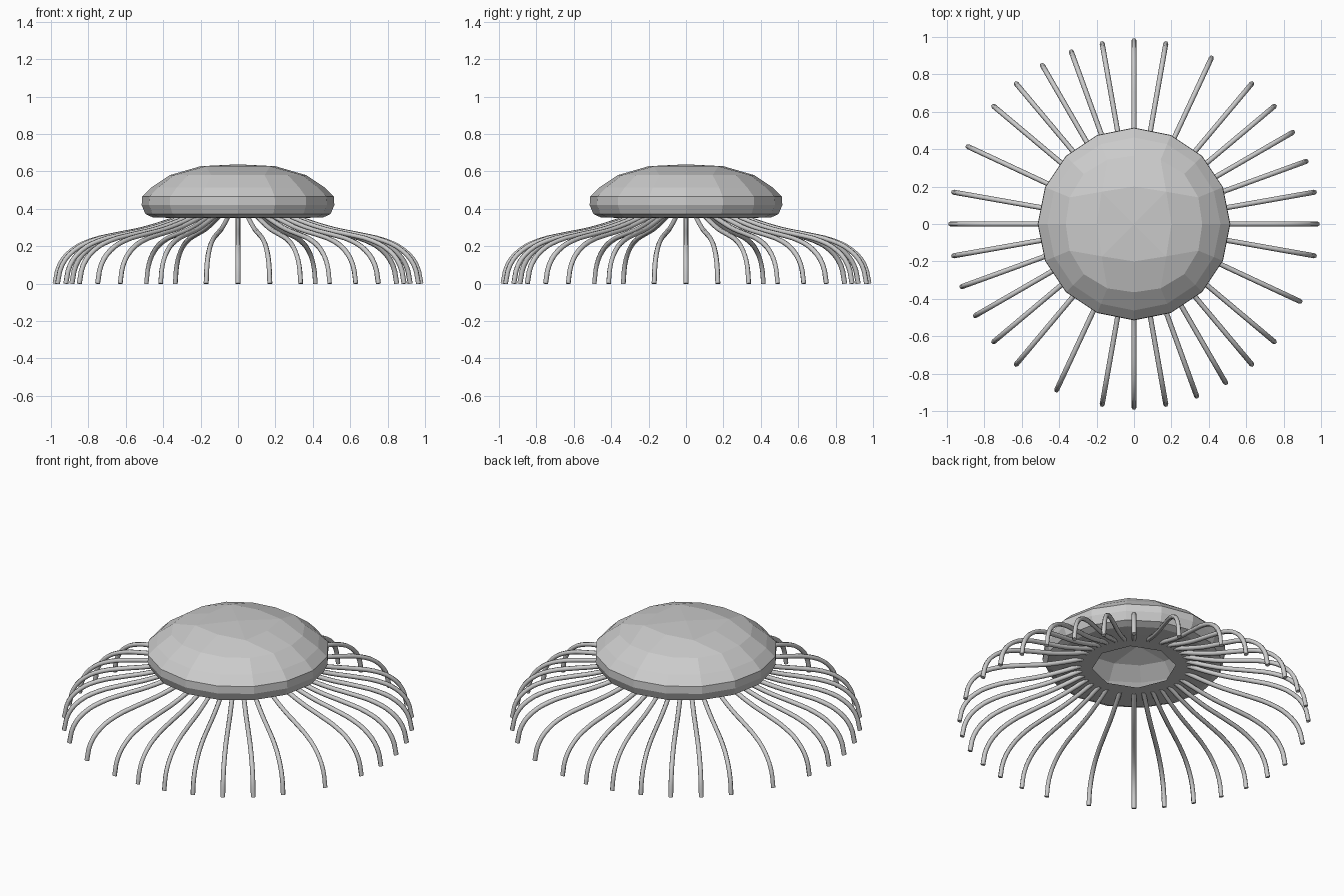
import bpy, bmesh
from math import sin, cos, radians, pi

if "Cube" in bpy.data.objects:
    bpy.data.objects.remove(bpy.data.objects["Cube"])

# Bell: open faceted shell, rings of 8 at the crown and the hole, 16 between
bm = bmesh.new()
def ring(n, r, z, square=0.0):
    vs = []
    for i in range(n):
        a = 2 * pi * i / n
        k = 1 + square * (1 - cos(4 * a)) / 2
        vs.append(bm.verts.new((r * k * cos(a), r * k * sin(a), z)))
    return vs

def bridge8_16(inner, outer):
    # quad-grid join: square corners sit on the diagonals
    for i in range(0, 8, 2):
        c, d, e = inner[i], inner[i + 1], inner[(i + 2) % 8]
        o = [outer[(2 * i + k) % 16] for k in range(5)]
        bm.faces.new((c, o[0], o[1], d))
        bm.faces.new((d, o[1], o[2], o[3]))
        bm.faces.new((d, o[3], o[4], e))

top = bm.verts.new((0, 0, 0.638))
r8 = ring(8, 0.20, 0.628, 0.22)
for i in range(0, 8, 2):
    bm.faces.new((top, r8[i - 1], r8[i], r8[i + 1]))
prev = ring(16, 0.365, 0.58, 0.04)
bridge8_16(r8, prev)
for r, z in ((0.462, 0.515), (0.513, 0.465), (0.515, 0.42), (0.495, 0.372), (0.455, 0.354), (0.37, 0.352)):
    cur = ring(16, r, z)
    for i in range(16):
        j = (i + 1) % 16
        bm.faces.new((prev[i], cur[i], cur[j], prev[j]))
    prev = cur
bridge8_16(ring(8, 0.235, 0.352), prev)
bmesh.ops.recalc_face_normals(bm, faces=bm.faces)
me = bpy.data.meshes.new("bell")
bm.to_mesh(me)
bpy.data.objects.new("bell", me)
bpy.context.collection.objects.link(bpy.data.objects["bell"])

# Tentacles: one bent tube path, eight per quadrant
path = [(0.30, 0.36), (0.40, 0.325), (0.52, 0.29), (0.66, 0.262), (0.79, 0.23),
        (0.89, 0.178), (0.955, 0.10), (0.98, 0.0)]
for q in range(4):
    for off in (0, 10, 20, 30, 40, 50, 65, 80):
        a = radians(90 * q + off)
        cu = bpy.data.curves.new("tentacle", 'CURVE')
        cu.dimensions = '3D'
        cu.bevel_depth = 0.0135
        cu.bevel_resolution = 1
        cu.resolution_u = 3
        cu.use_fill_caps = True
        sp = cu.splines.new('BEZIER')
        sp.bezier_points.add(len(path) - 1)
        for p, (r, z) in zip(sp.bezier_points, path):
            p.co = (r * cos(a), r * sin(a), z)
            p.handle_left_type = p.handle_right_type = 'AUTO'
        ob = bpy.data.objects.new("tentacle", cu)
        bpy.context.collection.objects.link(ob)
